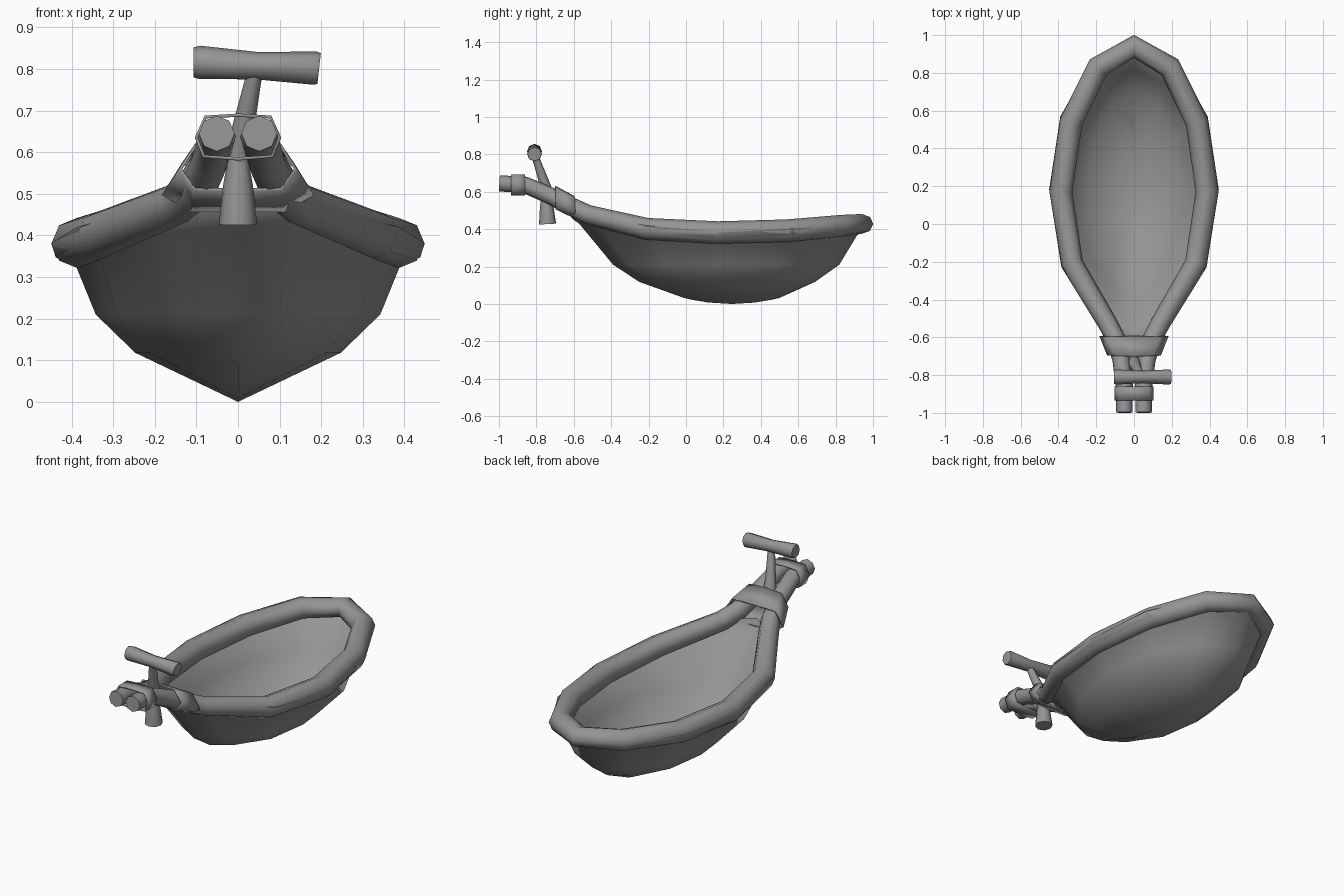
import bpy, bmesh, math
from mathutils import Vector

cube = bpy.data.objects.get("Cube")
if cube:
    bpy.data.objects.remove(cube, do_unlink=True)

grey = bpy.data.materials.new("plain_grey")
grey.use_nodes = True
grey.diffuse_color = (0.3, 0.3, 0.3, 1)
grey.node_tree.nodes["Principled BSDF"].inputs["Base Color"].default_value = (0.3, 0.3, 0.3, 1)


def loft(name, rings, caps=True, thickness=0, angle=50):
    """Skin closed rings of equal point count into one smooth-shaded object."""
    bm = bmesh.new()
    loops = [[bm.verts.new(p) for p in ring] for ring in rings]
    n = len(loops[0])
    for a, b in zip(loops, loops[1:]):
        for i in range(n):
            j = (i + 1) % n
            bm.faces.new((a[i], a[j], b[j], b[i]))
    if caps:
        bm.faces.new(loops[0][::-1])
        bm.faces.new(loops[-1])
    bmesh.ops.remove_doubles(bm, verts=bm.verts, dist=0.0005)
    bmesh.ops.recalc_face_normals(bm, faces=bm.faces)
    mesh = bpy.data.meshes.new(name)
    bm.to_mesh(mesh)
    bm.free()
    mesh.materials.append(grey)
    obj = bpy.data.objects.new(name, mesh)
    bpy.context.collection.objects.link(obj)
    if thickness:
        mod = obj.modifiers.new("thickness", "SOLIDIFY")
        mod.thickness = thickness
    bpy.ops.object.select_all(action="DESELECT")
    obj.select_set(True)
    bpy.context.view_layer.objects.active = obj
    bpy.ops.object.shade_smooth_by_angle(angle=math.radians(angle))
    return obj


def tube(name, path, sides=8, up=(0, 0, 1), angle=50):
    """Sweep a polygon along (x, y, z, radius) points with mitred bends."""
    pts = [Vector(p[:3]) for p in path]
    rings = []
    for i, p in enumerate(pts):
        before = (p - pts[max(i - 1, 0)]).normalized()
        after = (pts[min(i + 1, len(pts) - 1)] - p).normalized()
        tangent = (before + after).normalized()
        side = tangent.cross(Vector(up)).normalized()
        top = side.cross(tangent)
        miter = 1 / max(0.75, tangent.dot(after if after.length else before))
        ring = []
        for k in range(sides):
            a = math.tau * k / sides
            ring.append(p + path[i][3] * (side * math.cos(a) * miter + top * math.sin(a)))
        rings.append(ring)
    return loft(name, rings, angle=angle)


# Rim: one bent rod whose two ends come together as the neck
half = [(0.051, -0.998, 0.645, 0.043), (0.051, -0.86, 0.636, 0.045),
        (0.068, -0.72, 0.576, 0.046), (0.1, -0.6, 0.514, 0.05), (0.143, -0.52, 0.477, 0.052),
        (0.328, -0.21, 0.402, 0.058), (0.387, 0.17, 0.382, 0.06),
        (0.333, 0.54, 0.392, 0.06), (0.19, 0.83, 0.418, 0.058)]
mirrored = [(-x, y, z, r) for x, y, z, r in reversed(half)]
tube("rim_rod", half + [(0, 0.94, 0.428, 0.053)] + mirrored, angle=70)

# Bowl: outline rings that hug the rim, then shrink and fold into a curved keel
outline = [(0, 1), (0.49, 0.93), (0.87, 0.74), (1, 0.5), (0.86, 0.25), (0.4, 0.07), (0, 0)]
outline += [(-x, t) for x, t in outline[-2:0:-1]]
# half width, front y, back y, z, rise at the ends
levels = [(0.449, -0.62, 0.985, 0.382, 0.11), (0.438, -0.61, 0.97, 0.347, 0.11),
          (0.39, -0.57, 0.915, 0.328, 0.1), (0.342, -0.39, 0.82, 0.21, 0),
          (0.247, -0.25, 0.69, 0.118, 0), (0, -0.01, 0.5, 0, 0.032)]
rings = []
for w, y0, y1, z, rise in levels:
    ring = []
    for x, t in outline:
        if w:
            lift = rise * (max(0, 1 - 2.6 * t) + 0.4 * max(0, 2 * t - 1))
        else:
            lift = rise * (2 * t - 1) ** 2
        ring.append((w * x, y0 + (y1 - y0) * t, z + lift))
    rings.append(ring)
loft("bowl", rings, caps=False, angle=100)


# Bands clasping the neck, each from half sections of (x, z)
def band(name, sections):
    rings = []
    for y, profile in sections:
        left = [(-x, z) for x, z in profile[-2:0:-1]]
        rings.append([(x, y, z) for x, z in profile + left])
    loft(name, rings, caps=False, thickness=0.008)


band("rear_band", [
    (-0.595, [(0, 0.576), (0.135, 0.574), (0.183, 0.497), (0.11, 0.456), (0, 0.456)]),
    (-0.697, [(0, 0.632), (0.1, 0.625), (0.142, 0.56), (0.105, 0.508), (0, 0.506)])])
clasp = [(0, 0.693), (0.08, 0.688), (0.104, 0.635), (0.085, 0.587), (0, 0.58)]
band("front_band", [(-0.86, clasp), (-0.935, clasp)])

# Pin through the neck, its tilted stem and the crossbar grip
tube("pin", [(0, -0.74, 0.427, 0.046), (0, -0.745, 0.52, 0.036), (0, -0.75, 0.64, 0.014)], up=(0, 1, 0))
tube("stem", [(0, -0.735, 0.57, 0.036), (0.015, -0.765, 0.67, 0.026), (0.042, -0.81, 0.80, 0.018)], up=(0, 1, 0))
tube("crossbar", [(-0.107, -0.81, 0.816, 0.036), (-0.092, -0.81, 0.816, 0.04), (0.045, -0.81, 0.808, 0.033),
                  (0.186, -0.81, 0.802, 0.04), (0.195, -0.81, 0.801, 0.037)])
